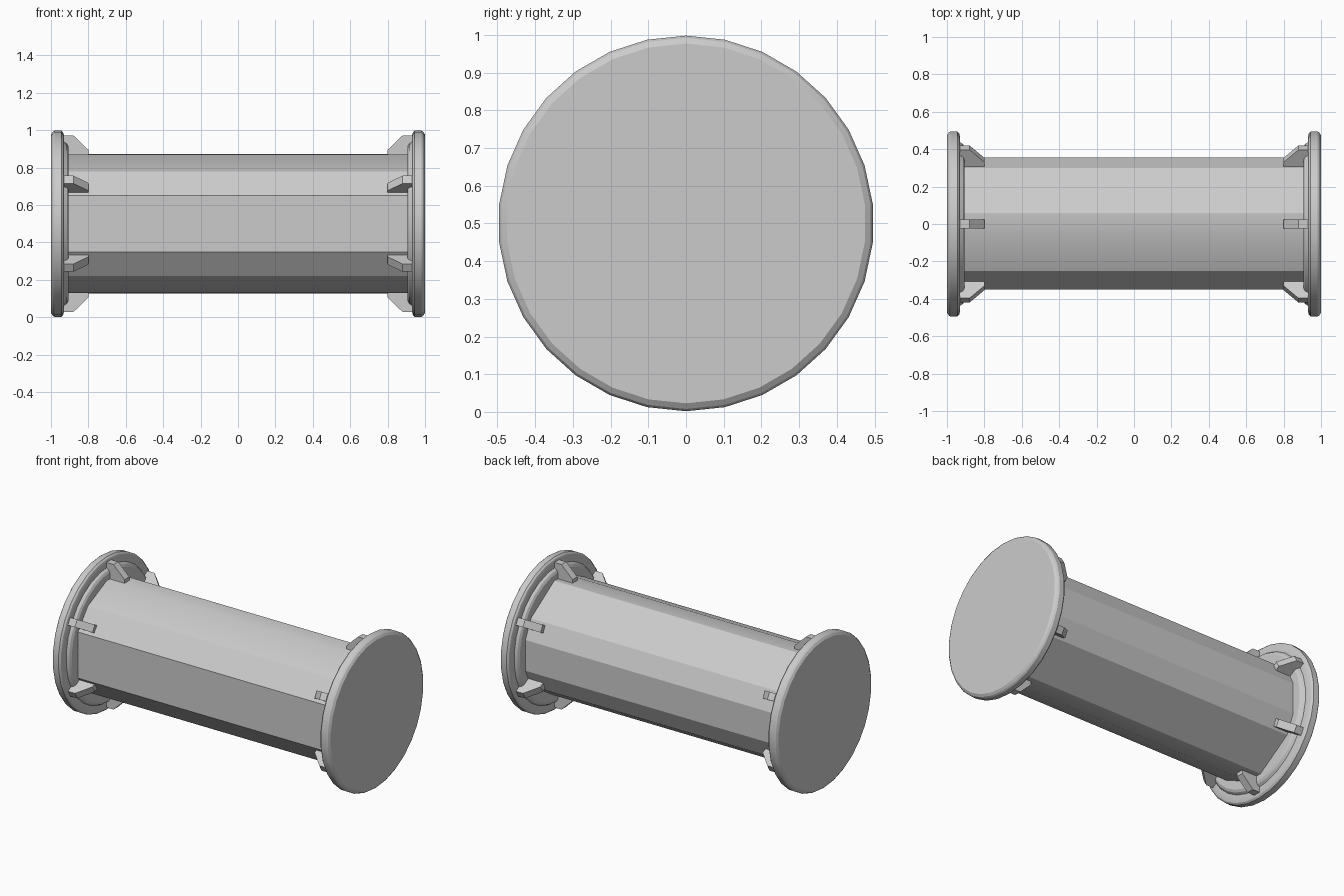
import bpy, bmesh
from math import sin, cos, pi, radians
from mathutils import Vector

if "Cube" in bpy.data.objects:
    bpy.data.objects.remove(bpy.data.objects["Cube"])

AXIS_Z = 0.5


def make_object(name, bm, smooth=True):
    bmesh.ops.remove_doubles(bm, verts=bm.verts, dist=1e-5)
    bmesh.ops.recalc_face_normals(bm, faces=bm.faces)
    mesh = bpy.data.meshes.new(name)
    bm.to_mesh(mesh)
    bm.free()
    obj = bpy.data.objects.new(name, mesh)
    bpy.context.collection.objects.link(obj)
    if smooth:
        bpy.ops.object.select_all(action='DESELECT')
        obj.select_set(True)
        bpy.context.view_layer.objects.active = obj
        bpy.ops.object.shade_smooth_by_angle(angle=radians(25))
    return obj


def skin(bm, rings):
    """Join equal-length rings of points with quads and cap both ends."""
    loops = [[bm.verts.new(p) for p in ring] for ring in rings]
    n = len(loops[0])
    for a, b in zip(loops, loops[1:]):
        for i in range(n):
            j = (i + 1) % n
            bm.faces.new((a[i], a[j], b[j], b[i]))
    bm.faces.new(loops[0])
    bm.faces.new(loops[-1])


def circle(x, r, sides=30):
    return [(x, r * sin(2 * pi * i / sides), AXIS_Z + r * cos(2 * pi * i / sides))
            for i in range(sides)]


# Faceted drum between the end plates (upper half section, mirrored below)
half = [(-0.35, 0.15), (-0.25, 0.28), (-0.06, 0.37), (0.06, 0.373),
        (0.30, 0.22), (0.356, 0.10)]
section = half + [(y, -z) for y, z in reversed(half)]
bm = bmesh.new()
skin(bm, [[(x, y, AXIS_Z + z) for y, z in section] for x in (-0.93, 0.93)])
make_object("drum", bm)

# End plate: bevelled flange with a stepped inner collar
plate_profile = [(1.0, 0.477), (0.99, 0.492), (0.98, 0.498), (0.945, 0.498),
                 (0.935, 0.488), (0.93, 0.47), (0.93, 0.44), (0.915, 0.43),
                 (0.907, 0.415), (0.907, 0.36)]
# Side outline of a bracket: distance along the axis, distance from the axis
bracket_outline = [(0.94, 0.34), (0.94, 0.472), (0.88, 0.472),
                   (0.80, 0.395), (0.80, 0.34)]

for side, sx in (("left", -1), ("right", 1)):
    bm = bmesh.new()
    skin(bm, [circle(sx * x, r) for x, r in plate_profile])
    make_object(side + "_end_plate", bm)

    # Six brackets around each end
    for k in range(6):
        a = k * pi / 3
        out = Vector((0, sin(a), cos(a)))
        tan = Vector((0, cos(a), -sin(a)))
        bm = bmesh.new()
        skin(bm, [[Vector((sx * x, 0, AXIS_Z)) + out * r + tan * w
                   for x, r in bracket_outline] for w in (-0.024, 0.024)])
        make_object(f"{side}_bracket_{k + 1}", bm, smooth=False)
